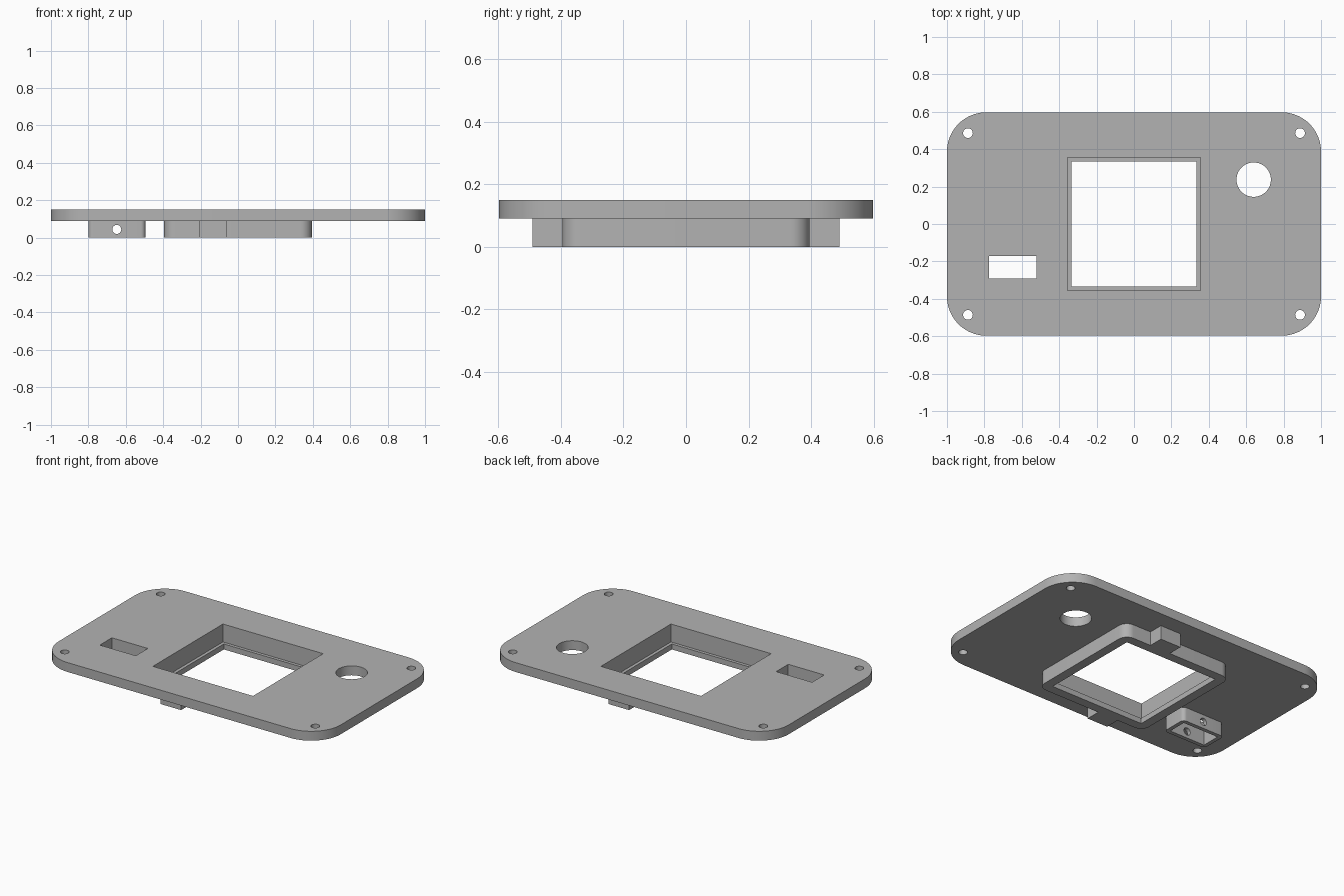
import bpy, bmesh, math
from mathutils import Vector

cube = bpy.data.objects.get("Cube")
if cube:
    bpy.data.objects.remove(cube, do_unlink=True)

grey = bpy.data.materials.new("light_grey")
grey.use_nodes = True
colour = (0.45, 0.45, 0.45, 1)
grey.diffuse_color = colour
grey.node_tree.nodes["Principled BSDF"].inputs["Base Color"].default_value = colour


def rect(x0, x1, y0, y1, r=0, steps=12):
    """Outline of a rectangle, with rounded corners when r > 0."""
    if r == 0:
        return [(x0, y0), (x1, y0), (x1, y1), (x0, y1)]
    centres = [(x1 - r, y1 - r), (x0 + r, y1 - r), (x0 + r, y0 + r), (x1 - r, y0 + r)]
    points = []
    for i, (cx, cy) in enumerate(centres):
        for k in range(steps + 1):
            a = math.pi / 2 * (i + k / steps)
            points.append((cx + r * math.cos(a), cy + r * math.sin(a)))
    return points


def square(half, r=0):
    return rect(-half, half, -half, half, r)


def circle(cx, cy, r, n=40):
    return [(cx + r * math.cos(math.tau * k / n), cy + r * math.sin(math.tau * k / n))
            for k in range(n)]


def slab(name, z0, z1, outline, holes=()):
    """Extrude an outline with holes between two heights."""
    curve = bpy.data.curves.new(name, "CURVE")
    curve.dimensions = "2D"
    curve.fill_mode = "BOTH"
    curve.extrude = (z1 - z0) / 2
    for loop in (outline, *holes):
        spline = curve.splines.new("POLY")
        spline.points.add(len(loop) - 1)
        for point, (x, y) in zip(spline.points, loop):
            point.co = (x, y, 0, 1)
        spline.use_cyclic_u = True
    helper = bpy.data.objects.new(name + "_curve", curve)
    bpy.context.collection.objects.link(helper)
    bpy.context.view_layer.update()
    mesh = bpy.data.meshes.new_from_object(
        helper.evaluated_get(bpy.context.evaluated_depsgraph_get()))
    bpy.data.objects.remove(helper, do_unlink=True)
    bm = bmesh.new()
    bm.from_mesh(mesh)
    bmesh.ops.remove_doubles(bm, verts=bm.verts, dist=1e-5)
    bmesh.ops.translate(bm, verts=bm.verts, vec=Vector((0, 0, (z0 + z1) / 2)))
    bmesh.ops.recalc_face_normals(bm, faces=bm.faces)
    bm.to_mesh(mesh)
    bm.free()
    mesh.materials.clear()
    mesh.materials.append(grey)
    obj = bpy.data.objects.new(name, mesh)
    bpy.context.collection.objects.link(obj)
    return obj


TOP, UNDER, LEDGE = 0.15, 0.09, 0.035
window = square(0.355)
slot = rect(-0.775, -0.52, -0.292, -0.17)

# Face plate with window, slot, round opening and corner screw holes
screws = [circle(sx * 0.888, sy * 0.486, 0.026, 24) for sx in (-1, 1) for sy in (-1, 1)]
parts = [slab("face_plate", UNDER, TOP, rect(-1, 1, -0.597, 0.597, 0.21, 20),
              [window, slot, circle(0.64, 0.237, 0.092), *screws])]

# Window frame with a narrower lip at the bottom
parts.append(slab("window_frame", LEDGE, UNDER, square(0.395, 0.06), [window]))
parts.append(slab("window_lip", 0, LEDGE, square(0.395, 0.06), [square(0.335)]))

# Mounting tabs, one turned half round from the other
for name, s in (("front_tab", -1), ("back_tab", 1)):
    xs, ys = sorted((s * 0.06, s * 0.207)), sorted((s * 0.39, s * 0.49))
    parts.append(slab(name, 0, UNDER, rect(*xs, *ys)))

# Slot housing with a pin hole through its front and back walls
housing = slab("slot_housing", 0, UNDER, rect(-0.8, -0.495, -0.317, -0.145, 0.025, 8), [slot])
bpy.ops.mesh.primitive_cylinder_add(vertices=24, radius=0.024, depth=0.4,
                                    location=(-0.648, -0.23, 0.044),
                                    rotation=(math.pi / 2, 0, 0))
cutter = bpy.context.object
cutter.name = "pin_hole_cutter"
cutter.hide_render = True
cutter.data.materials.append(grey)
cut = housing.modifiers.new("pin_hole", "BOOLEAN")
cut.object = cutter
cut.operation = "DIFFERENCE"
cut.solver = "EXACT"
bpy.context.view_layer.objects.active = housing
bpy.ops.object.modifier_apply(modifier=cut.name)
bpy.data.objects.remove(cutter, do_unlink=True)
parts.append(housing)

# Smooth the rounded walls and keep the edges sharp
bpy.ops.object.select_all(action="DESELECT")
for part in parts:
    part.select_set(True)
bpy.context.view_layer.objects.active = parts[0]
bpy.ops.object.shade_smooth_by_angle(angle=math.radians(30))
